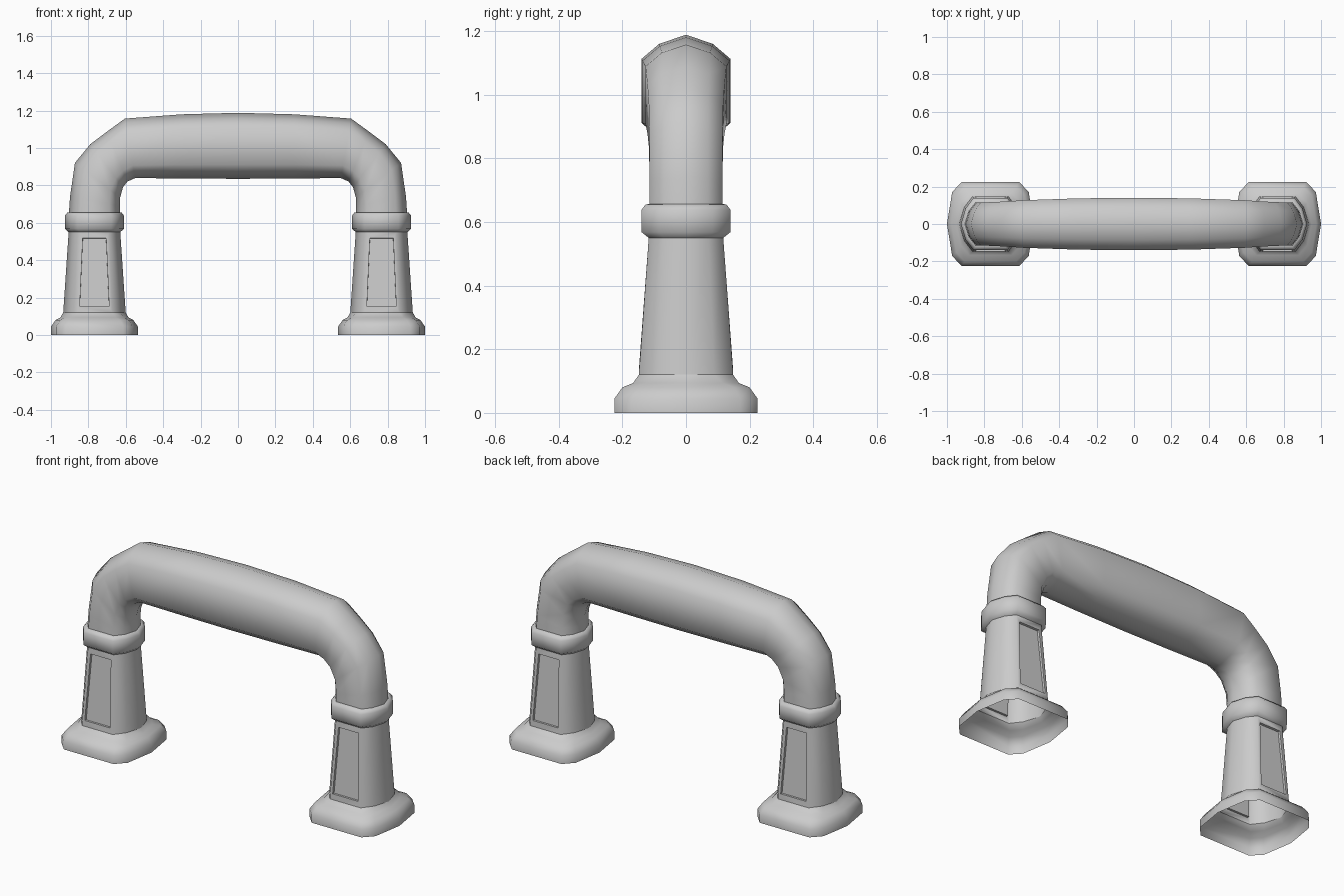
import bpy, bmesh
from math import radians
from mathutils import Vector

if "Cube" in bpy.data.objects:
    bpy.data.objects.remove(bpy.data.objects["Cube"])

# Ten-sided section in units of (half width, half depth): slim and boxy variants
SLIM = [(1, 0), (.84, .6), (.57, 1)]
BOXY = [(1, 0), (.88, .76), (.66, 1)]


def section(t):
    q = [(a + (c - a) * t, b + (d - b) * t) for (a, b), (c, d) in zip(SLIM, BOXY)]
    half = q + [(-a, b) for a, b in reversed(q)]
    return half + [(a, -b) for a, b in reversed(half[1:-1])]


def finish(name, bm):
    me = bpy.data.meshes.new(name)
    bm.to_mesh(me)
    bm.free()
    ob = bpy.data.objects.new(name, me)
    bpy.context.collection.objects.link(ob)
    bpy.ops.object.select_all(action='DESELECT')
    bpy.context.view_layer.objects.active = ob
    ob.select_set(True)
    bpy.ops.object.shade_smooth_by_angle(angle=radians(62))
    mir = ob.modifiers.new("mirror", 'MIRROR')
    mir.use_clip = True
    return ob


def loft(rows):
    """rows: outer x, outer z, inner x, inner z, half depth, boxiness"""
    bm = bmesh.new()
    rings = []
    for xo, zo, xi, zi, b, t in rows:
        o, i = Vector((xo, 0, zo)), Vector((xi, 0, zi))
        c, u = (o + i) / 2, (o - i) / 2
        rings.append([bm.verts.new(c + u * s + Vector((0, b * d, 0)))
                      for s, d in section(t)])
    for r0, r1 in zip(rings, rings[1:]):
        n = len(r0)
        for k in range(n):
            j = (k + 1) % n
            bm.faces.new((r0[k], r0[j], r1[j], r1[k]))
    bm.normal_update()
    return bm


def level(z, a, b, t=0):
    return (.7675 + a, z, .7675 - a, z, b, t)


# Flared, open-bottomed foot
finish("foot", loft([
    level(0, .2325, .225, 1), level(.045, .2325, .225, 1),
    level(.08, .208, .2, 1), level(.094, .182, .166, .6),
    level(.12, .167, .148)]))

# Tapered leg with recessed panels on front and back
bm = loft([level(.12, .167, .148), level(.55, .138, .117)])
panels = [f for f in bm.faces if abs(f.normal.y) > .98]
bmesh.ops.inset_individual(bm, faces=panels, thickness=.023)
for f in panels:
    for v in f.verts:
        v.co.z += .016 if v.co.z < .3 else -.016
bm.normal_update()
bmesh.ops.inset_individual(bm, faces=panels, thickness=.001, depth=-.012)
finish("leg", bm)

# Collar ring
finish("collar", loft([
    level(.55, .138, .117), level(.568, .158, .14),
    level(.638, .158, .14), level(.655, .145, .127),
    level(.656, .137, .115)]))

# Bent grip, built from the collar up to the middle
finish("grip", loft([
    (.904, .655, .63, .655, .115, 0),
    (.898, .74, .631, .69, .115, 0),
    (.872, .92, .63, .735, .115, 0),
    (.79, 1.02, .615, .79, .117, 0),
    (.70, 1.088, .592, .82, .121, 0),
    (.605, 1.157, .55, .839, .127, 0),
    (.30, 1.180, .30, .837, .137, 0),
    (0, 1.188, 0, .835, .14, 0)]))
